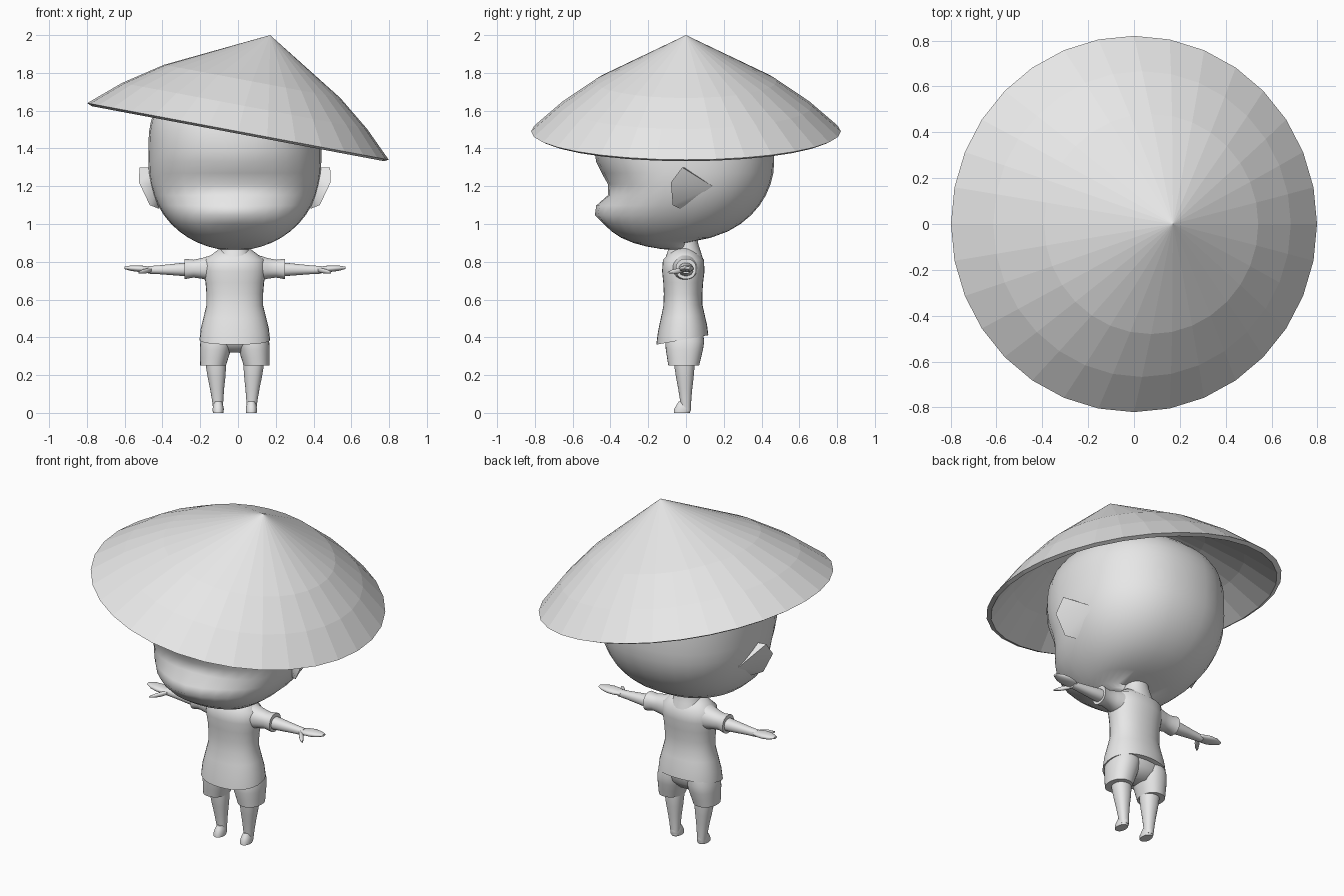
import bpy
import bmesh
from math import cos, sin, pi, radians, exp, sqrt
from mathutils import Vector, Matrix

default_cube = bpy.data.objects.get("Cube")
if default_cube:
    bpy.data.objects.remove(default_cube, do_unlink=True)

BODY_X = -.017   # the figure stands slightly to one side of the hat
SIDES = 32

clay = bpy.data.materials.new("light_grey")
clay.use_nodes = True
clay.diffuse_color = (.8, .8, .8, 1)
clay.node_tree.nodes["Principled BSDF"].inputs["Base Color"].default_value = clay.diffuse_color


def finish(name, bm, smooth_angle=50):
    """Turn a bmesh into a named, smooth-shaded object."""
    bmesh.ops.recalc_face_normals(bm, faces=bm.faces)
    mesh = bpy.data.meshes.new(name)
    bm.to_mesh(mesh)
    bm.free()
    mesh.materials.append(clay)
    mesh.shade_smooth()
    mesh.set_sharp_from_angle(angle=radians(smooth_angle))
    obj = bpy.data.objects.new(name, mesh)
    obj.location.x = BODY_X
    bpy.context.collection.objects.link(obj)
    return obj


def add_ring(bm, centre, axis_a, axis_b, power=2.0):
    """Add an oval (or, with a higher power, squarer) ring of vertices."""
    ring = []
    for i in range(SIDES):
        angle = 2 * pi * i / SIDES
        c, s = cos(angle), sin(angle)
        a = axis_a * abs(c) ** (2 / power) * (1 if c > 0 else -1)
        b = axis_b * abs(s) ** (2 / power) * (1 if s > 0 else -1)
        ring.append(bm.verts.new(centre + a + b))
    return ring


def bridge(bm, rings, capped=True):
    """Skin neighbouring rings and, if wanted, close both ends."""
    for lower, upper in zip(rings, rings[1:]):
        for i in range(SIDES):
            bm.faces.new((lower[i - 1], lower[i], upper[i], upper[i - 1]))
    if capped:
        bm.faces.new(rings[0])
        bm.faces.new(rings[-1])


def limb(name, start, end, widths, depth):
    """Loft with evenly spaced widths; depth is the second radius ratio."""
    start, end = Vector(start), Vector(end)
    upright = abs(end.z - start.z) > abs(end.x - start.x)
    axis_a = Vector((1, 0, 0)) if upright else Vector((0, 1, 0))
    axis_b = Vector((0, 1, 0)) if upright else Vector((0, 0, 1))
    bm = bmesh.new()
    rings = []
    for i, width in enumerate(widths):
        centre = start.lerp(end, i / (len(widths) - 1))
        rings.append(add_ring(bm, centre, axis_a * width, axis_b * width * depth, power=2.2))
    bridge(bm, rings)
    return finish(name, bm)


def build_hat():
    """Tilted faceted cone with a thin rim and a hollow underside."""
    tilt = Matrix.Rotation(radians(10.65), 3, "Y")
    outer = [(.17, 2, 0), (.075, 1.755, .475), (.035, 1.625, .66), (0, 1.49, .812)]
    inner = [(x, z - .012, max(r - .025, 0)) for x, z, r in reversed(outer)]
    bm = bmesh.new()
    rings = []
    for x, z, radius in outer + inner:
        across = tilt @ Vector((radius, 0, 0))
        rings.append(add_ring(bm, Vector((x, 0, z)), across, Vector((0, radius * 1.01, 0))))
    bridge(bm, rings, capped=False)
    bmesh.ops.remove_doubles(bm, verts=bm.verts, dist=.001)
    hat = finish("straw_hat", bm)
    hat.data.shade_flat()
    hat.location.x = 0


def dome(t, power):
    """Rounded falloff from one at the middle to zero at the pole."""
    return sqrt(max(0, 1 - abs(t) ** power))


def bump(value, centre, spread):
    return exp(-((value - centre) / spread) ** 2)


def build_head():
    """Round skull with a flat face, sunken eye band and raised muzzle."""
    middle, up, down = 1.33, .43, .47
    rows = 24
    bm = bmesh.new()
    rings = []
    for i in range(rows + 1):
        t = .99 * sin(pi * (i / rows - .5))
        z = middle + t * (up if t > 0 else down)
        width = .458 * dome(t, 4 if t > 0 else 2.2)
        back = .467 * (dome(t, 4) if t > 0 else dome(t * 1.12, 2))
        front = -.485 * dome(t, 4 if t > 0 else 4.5)
        ring = add_ring(bm, Vector((0, (front + back) / 2, z)), Vector((width, 0, 0)),
                        Vector((0, (back - front) / 2, 0)), power=2.3)
        for vert in ring:
            if vert.co.y < 0:
                facing = vert.co.y / front
                dip = .08 * bump(z, 1.18, .12 if z > 1.18 else .1) * facing
                muzzle = .05 * bump(z, 1.075, .05) * bump(vert.co.x, 0, .17)
                bridge_of_nose = .008 * bump(z, 1.3, .1) * bump(vert.co.x, 0, .05)
                vert.co.y += dip - muzzle - bridge_of_nose
        rings.append(ring)
    bridge(bm, rings)
    finish("head", bm, smooth_angle=60)


def build_ear(name, side):
    """Wedge that flares outwards at the front and fades into the head."""
    bm = bmesh.new()
    for x, y, z in [(.505, -.02, 1.3), (.507, -.08, 1.22), (.45, -.07, 1.1), (.4, 0, 1.3),
                    (.43, .14, 1.2), (.4, -.07, 1.2), (.4, -.03, 1.08)]:
        bm.verts.new((side * x, y, z))
    bmesh.ops.convex_hull(bm, input=bm.verts)
    finish(name, bm, smooth_angle=60)


build_hat()
build_head()
limb("neck", (0, -.01, .8), (0, -.01, .95), (.1, .085, .07, .07), depth=1.05)

# Shirt, with a flared hem that rises towards the back
shirt = limb("shirt", (0, -.013, .87), (0, -.018, .39),
             (.08, .16, .165, .155, .15, .15, .165, .18, .187), depth=.68)
for vert in shirt.data.vertices:
    hem = min(1, max(0, (.6 - vert.co.z) / .2))
    vert.co.y *= 1 + hem / 12
    vert.co.z += hem * vert.co.y / 5.5

limb("shorts_seat", (0, -.005, .5), (0, -.005, .32), (.14, .165, .165, .15, .08), depth=.6)

# Paired parts
for label, side in (("left", 1), ("right", -1)):
    build_ear(label + "_ear", side)
    limb(label + "_sleeve", (side * .08, -.01, .768), (side * .265, 0, .762),
         (.078, .068, .055, .047, .054), depth=1)
    limb(label + "_arm", (side * .22, 0, .76), (side * .46, 0, .757),
         (.04, .038, .032, .026, .022), depth=.9)
    limb(label + "_hand", (side * .44, 0, .76), (side * .585, .008, .768),
         (.024, .036, .038, .032, .014), depth=.45)
    limb(label + "_thumb", (side * .44, -.01, .757), (side * .51, -.09, .744),
         (.015, .02, .018, .007), depth=.65)
    limb(label + "_shorts_leg", (side * .09, -.005, .42), (side * .115, -.012, .25),
         (.08, .086, .082, .075, .068), depth=1.2)
    limb(label + "_leg", (side * .102, -.01, .3), (side * .088, 0, .01),
         (.055, .053, .046, .037, .03, .025), depth=1)
    limb(label + "_foot", (side * .088, -.008, .06), (side * .088, -.022, 0),
         (.02, .026, .03, .028), depth=1.5)
